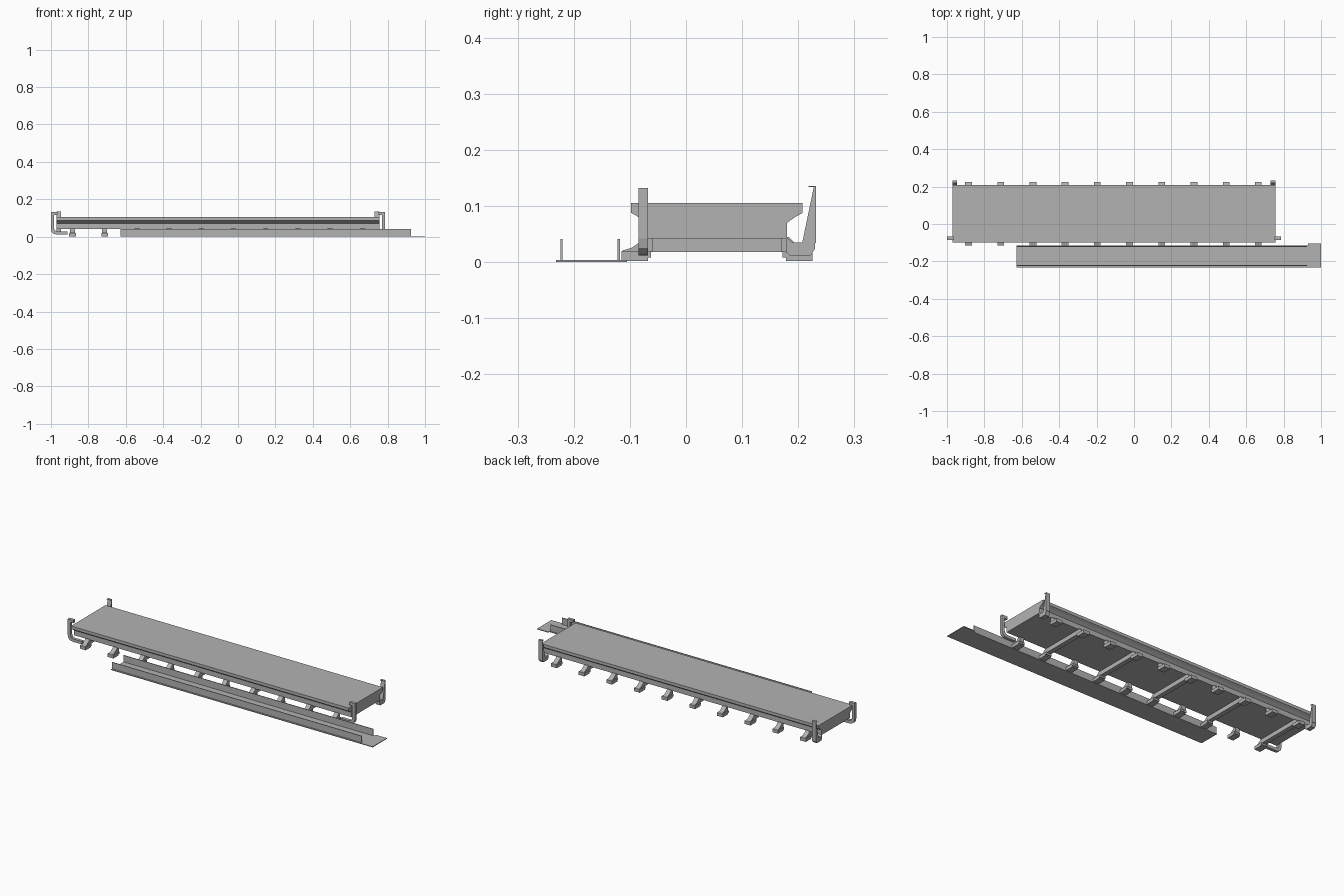
import bpy
import bmesh
from mathutils import Vector

if "Cube" in bpy.data.objects:
    bpy.data.objects.remove(bpy.data.objects["Cube"])

grey = bpy.data.materials.new("plain_grey")
grey.use_nodes = True
colour = (0.45, 0.45, 0.45, 1)
grey.diffuse_color = colour
grey.node_tree.nodes["Principled BSDF"].inputs["Base Color"].default_value = colour

CENTRE_X, CENTRE_Y = -0.107, 0.055   # middle of the deck
HALF_LENGTH = 0.863


def prism(name, outline, start, end, axis="x"):
    """Extrude an outline along x (points are y, z) or y (points are x, z)."""
    bm = bmesh.new()
    if axis == "x":
        verts = [bm.verts.new((start, a, b)) for a, b in outline]
        step = Vector((end - start, 0, 0))
    else:
        verts = [bm.verts.new((a, start, b)) for a, b in outline]
        step = Vector((0, end - start, 0))
    face = bm.faces.new(verts)
    result = bmesh.ops.extrude_face_region(bm, geom=[face], use_keep_orig=True)
    moved = [v for v in result["geom"] if isinstance(v, bmesh.types.BMVert)]
    bmesh.ops.translate(bm, verts=moved, vec=step)
    bmesh.ops.recalc_face_normals(bm, faces=bm.faces)
    mesh = bpy.data.meshes.new(name)
    bm.to_mesh(mesh)
    bm.free()
    mesh.materials.append(grey)
    obj = bpy.data.objects.new(name, mesh)
    bpy.context.collection.objects.link(obj)
    return obj


def box(name, x0, x1, y0, y1, z0, z1):
    return prism(name, [(y0, z0), (y1, z0), (y1, z1), (y0, z1)], x0, x1)


# Deck with a recessed web below its side flanges
half = [(0.125, 0.042), (0.125, 0.07), (0.139, 0.08), (0.153, 0.088), (0.153, 0.105)]
outline = [(CENTRE_Y + d, z) for d, z in half]
outline += [(CENTRE_Y - d, z) for d, z in reversed(half)]
prism("deck", outline, CENTRE_X - HALF_LENGTH, CENTRE_X + HALF_LENGTH)

# Side brackets, with a cross beam under every second pair
arm = [(0.115, 0.018), (0.168, 0.018), (0.168, 0.021), (0.153, 0.025),
       (0.138, 0.035), (0.128, 0.045), (0.115, 0.045)]
foot = [(0.117, 0.008), (0.123, 0.008), (0.123, 0.002), (0.17, 0.002),
        (0.17, 0.02), (0.117, 0.02)]
for i in range(10):
    x = -0.885 + i * 0.1722
    for side, label in ((-1, "front"), (1, "back")):
        for part, shape, w in (("arm", arm, 0.013), ("foot", foot, 0.018)):
            points = [(CENTRE_Y + side * d, z) for d, z in shape]
            prism(f"{label}_bracket_{part}", points, x - w, x + w)
    if i % 2 == 0:
        box("cross_beam", x - 0.013, x + 0.013,
            CENTRE_Y - 0.12, CENTRE_Y + 0.12, 0.018, 0.043)

# Corner posts at both ends: curved hooks in front, wedges behind
hook = [(0.858, 0.132), (0.893, 0.132), (0.893, 0.042), (0.889, 0.025), (0.878, 0.015),
        (0.862, 0.012), (0.805, 0.012), (0.805, 0.028), (0.858, 0.028), (0.87, 0.032),
        (0.877, 0.045), (0.877, 0.117), (0.858, 0.117)]
wedge = [(0.207, 0.034), (0.232, 0.034), (0.232, 0.135), (0.228, 0.135)]
base = [(0.178, 0.018), (0.185, 0.012), (0.222, 0.012), (0.23, 0.024),
        (0.23, 0.035), (0.19, 0.035), (0.178, 0.045)]
for side, label in ((-1, "right"), (1, "left")):
    prism(f"{label}_front_post", [(CENTRE_X + side * d, z) for d, z in hook],
          -0.085, -0.068, "y")
    x0, x1 = sorted((CENTRE_X + side * 0.838, CENTRE_X + side * HALF_LENGTH))
    prism(f"{label}_back_post", wedge, x0, x1)
    prism(f"{label}_back_post_base", base, x0, x1)
    box(f"{label}_back_post_cap", x0, x1, 0.218, 0.232, 0.134, 0.136)

# Separate open channel lying in front
box("channel_floor", -0.627, 1, -0.232, -0.115, 0, 0.004)
box("channel_end_tab", 0.93, 1, -0.115, -0.105, 0, 0.004)
for label, y in (("front", -0.222), ("back", -0.12)):
    box(f"channel_{label}_wall", -0.627, 0.925, y - 0.002, y + 0.002, 0.004, 0.041)
